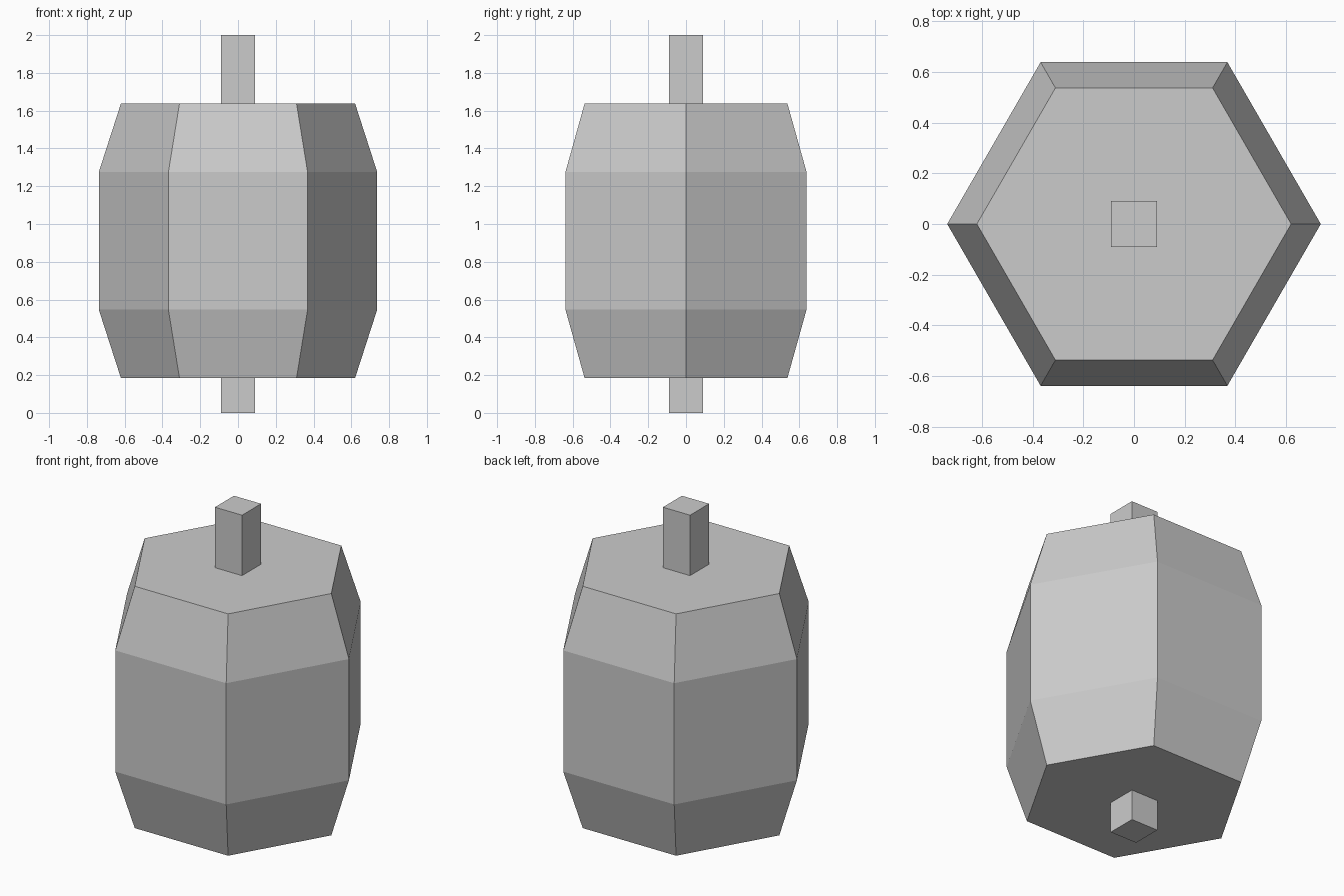
import bpy, bmesh
from math import cos, sin, tau

cube = bpy.data.objects.get("Cube")
if cube:
    bpy.data.objects.remove(cube, do_unlink=True)

grey = bpy.data.materials.new("plain grey")
grey.use_nodes = True
grey.diffuse_color = (0.6, 0.6, 0.6, 1)
grey.node_tree.nodes["Principled BSDF"].inputs["Base Color"].default_value = (0.6, 0.6, 0.6, 1)


def prism(name, sides, profile, turn=0.0):
    """Flat-sided solid from (radius, height) rings, capped at both ends."""
    bm = bmesh.new()
    angles = [turn + tau * i / sides for i in range(sides)]
    rings = [[bm.verts.new((r * cos(a), r * sin(a), z)) for a in angles]
             for r, z in profile]
    for low, high in zip(rings, rings[1:]):
        for i in range(sides):
            j = (i + 1) % sides
            bm.faces.new((low[i], low[j], high[j], high[i]))
    bm.faces.new(rings[0][::-1])
    bm.faces.new(rings[-1])
    mesh = bpy.data.meshes.new(name)
    bm.to_mesh(mesh)
    bm.free()
    mesh.materials.append(grey)
    obj = bpy.data.objects.new(name, mesh)
    bpy.context.collection.objects.link(obj)
    return obj


# Six-sided barrel, tapered at both ends
prism("barrel_body", 6, [(0.62, 0.185), (0.737, 0.547), (0.737, 1.275), (0.62, 1.637)])

# Square axle passing through the barrel
prism("axle", 4, [(0.09 * 2 ** 0.5, 0), (0.09 * 2 ** 0.5, 2)], turn=tau / 8)
